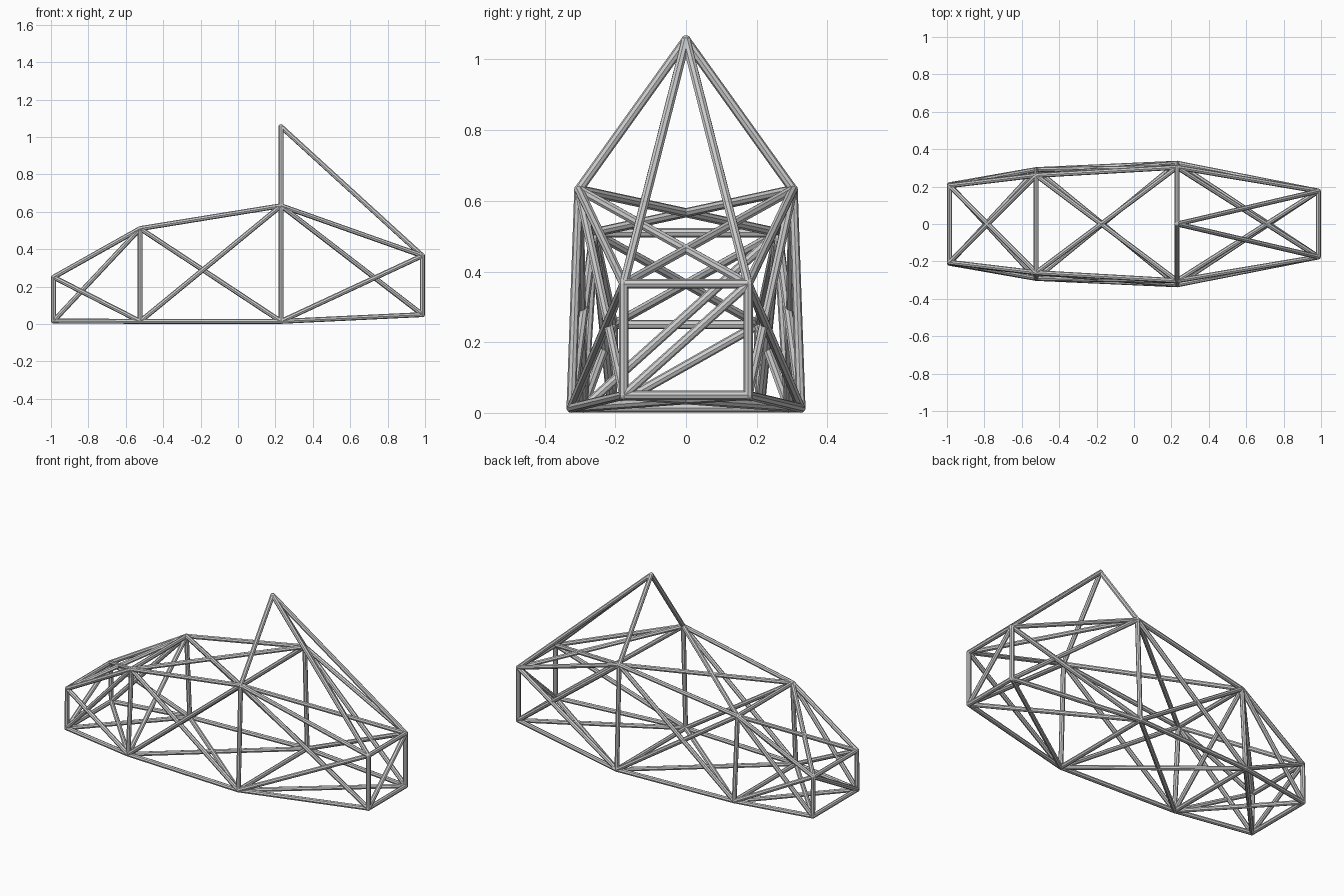
import bpy, bmesh
from mathutils import Vector

old = bpy.data.objects.get("Cube")
if old:
    bpy.data.objects.remove(old, do_unlink=True)

RADIUS = 0.0132
SIDES = 8

steel = bpy.data.materials.new("light_grey_steel")
steel.use_nodes = True
GREY = (0.62, 0.62, 0.62, 1)
steel.diffuse_color = GREY
steel.node_tree.nodes["Principled BSDF"].inputs["Base Color"].default_value = GREY


def finish(name, bm):
    mesh = bpy.data.meshes.new(name)
    bm.to_mesh(mesh)
    bm.free()
    mesh.materials.append(steel)
    obj = bpy.data.objects.new(name, mesh)
    bpy.context.collection.objects.link(obj)


def tubes(name, pairs):
    """One object made of straight round tubes between pairs of points."""
    bm = bmesh.new()
    for a, b in pairs:
        a, b = Vector(a), Vector(b)
        axis = b - a
        turn = axis.to_track_quat('Z', 'Y').to_matrix().to_4x4()
        turn.translation = (a + b) / 2
        bmesh.ops.create_cone(bm, cap_ends=True, segments=SIDES, radius1=RADIUS,
                              radius2=RADIUS, depth=axis.length, matrix=turn)
    finish(name, bm)


# Stations along the frame: x, bottom half width, bottom z, top half width, top z
STATIONS = [
    (-0.986, 0.21, 0.016, 0.205, 0.25),
    (-0.523, 0.291, 0.014, 0.26, 0.51),
    (0.23, 0.325, 0.014, 0.303, 0.632),
    (0.986, 0.176, 0.05, 0.176, 0.365),
]
APEX = (0.23, 0, 1.055)


def node(i, side, top):
    x, low_y, low_z, top_y, top_z = STATIONS[i]
    return (x, side * (top_y if top else low_y), top_z if top else low_z)


# Uprights and cross members at each station; the main hoop stays open
for i, label in enumerate(("nose", "front_hoop", "main_hoop", "tail")):
    pairs = [(node(i, s, False), node(i, s, True)) for s in (-1, 1)]
    pairs.append((node(i, -1, False), node(i, 1, False)))
    if label != "main_hoop":
        pairs.append((node(i, -1, True), node(i, 1, True)))
        pairs.append((node(i, -1, False), node(i, 1, True)))
    tubes(label + "_frame", pairs)

# Rails and crossed braces in each bay
for i, label in enumerate(("nose", "cockpit", "tail")):
    j = i + 1
    rails, side_braces, deck_braces = [], [], []
    for s in (-1, 1):
        for top in (False, True):
            rails.append((node(i, s, top), node(j, s, top)))
            side_braces.append((node(i, s, top), node(j, s, not top)))
            deck_braces.append((node(i, s, top), node(j, -s, top)))
    tubes(label + "_rails", rails)
    tubes(label + "_side_braces", side_braces)
    tubes(label + "_deck_braces", deck_braces)

# Pointed roll bar with its rear stays
tubes("roll_bar", [(APEX, node(2, s, True)) for s in (-1, 1)])
tubes("roll_bar_stays", [(APEX, node(3, s, True)) for s in (-1, 1)])

# Rounded joints where the tubes meet
bm = bmesh.new()
points = [APEX] + [node(i, s, t) for i in range(4) for s in (-1, 1) for t in (False, True)]
for p in points:
    made = bmesh.ops.create_uvsphere(bm, u_segments=SIDES, v_segments=6, radius=RADIUS * 1.04)
    bmesh.ops.translate(bm, verts=made["verts"], vec=p)
finish("joints", bm)
